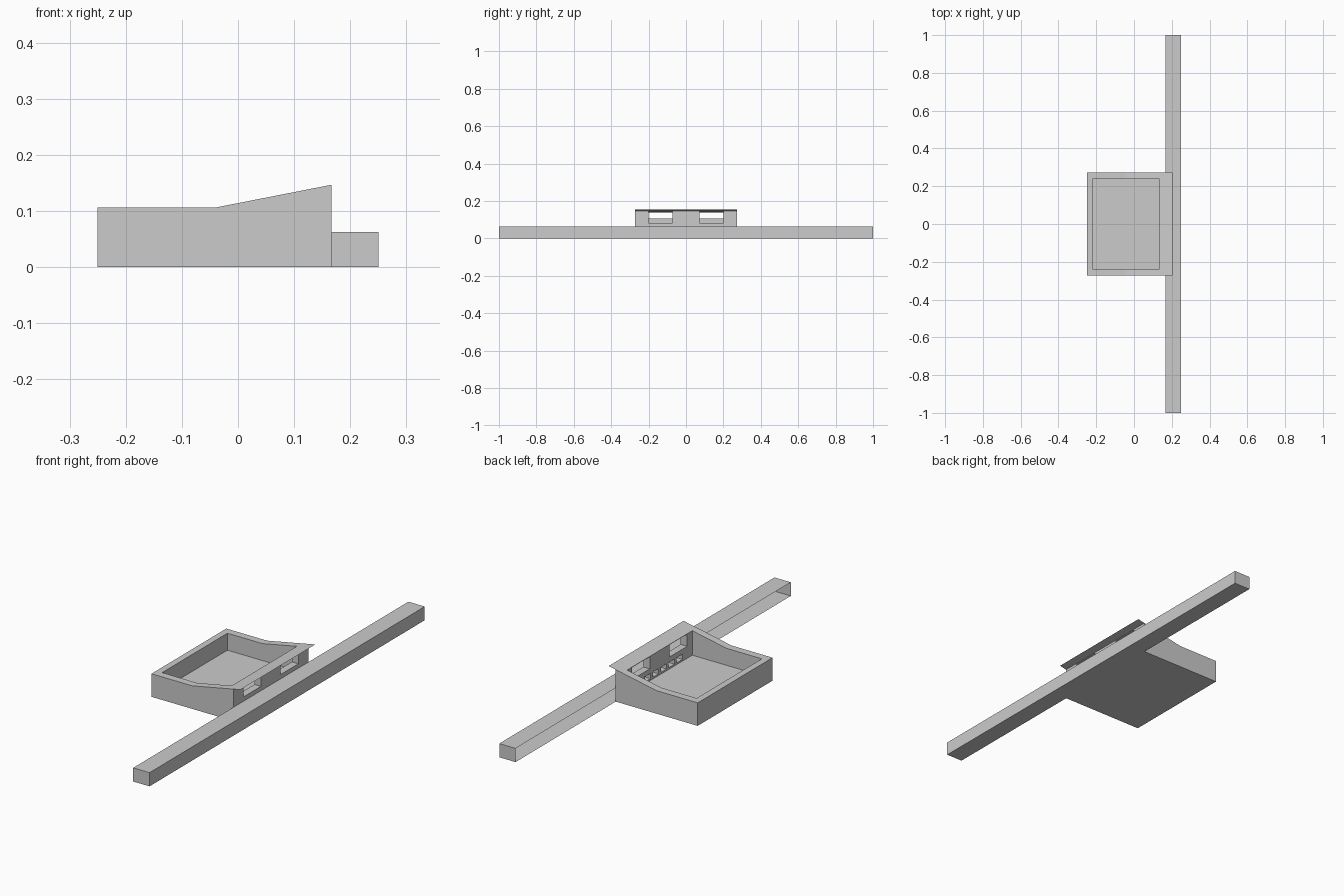
import bpy
import bmesh

if "Cube" in bpy.data.objects:
    bpy.data.objects.remove(bpy.data.objects["Cube"])


def make_object(name, verts, faces):
    mesh = bpy.data.meshes.new(name)
    mesh.from_pydata(verts, [], faces)
    bm = bmesh.new()
    bm.from_mesh(mesh)
    bmesh.ops.recalc_face_normals(bm, faces=bm.faces)
    bm.to_mesh(mesh)
    bm.free()
    obj = bpy.data.objects.new(name, mesh)
    bpy.context.collection.objects.link(obj)
    return obj


def prism(name, profile, y0, y1, skip=()):
    """Extrude an (x, z) profile along y; skip leaves out chosen sides."""
    n = len(profile)
    verts = [(x, y, z) for y in (y0, y1) for x, z in profile]
    faces = [tuple(range(n)), tuple(range(2 * n - 1, n - 1, -1))]
    faces += [(i, (i + 1) % n, (i + 1) % n + n, i + n)
              for i in range(n) if i not in skip]
    return make_object(name, verts, faces)


def box_profile(x0, x1, z0, z1):
    return [(x0, z0), (x1, z0), (x1, z1), (x0, z1)]


def cut(target, cutter):
    cutter.hide_render = True
    mod = target.modifiers.new("cut", "BOOLEAN")
    mod.operation = "DIFFERENCE"
    mod.solver = "EXACT"
    mod.object = cutter
    bpy.context.view_layer.objects.active = target
    bpy.ops.object.modifier_apply(modifier=mod.name)
    bpy.data.objects.remove(cutter)


WALL_X, TOP_Z, BEND_X, LOW_Z = 0.167, 0.147, -0.042, 0.106
SLOPE = (TOP_Z - LOW_Z) / (WALL_X - BEND_X)


def rim_z(x):
    return TOP_Z + SLOPE * (x - WALL_X)


# Tray body with a rim that rises towards the beam
tray = prism("tray", [(-0.25, 0), (WALL_X, 0), (WALL_X, TOP_Z),
                      (BEND_X, LOW_Z), (-0.25, LOW_Z)], -0.272, 0.272)

# Hollow inside of the tray
cut(tray, prism("cavity_cutter", box_profile(-0.22, 0.134, 0.028, 0.3),
                -0.237, 0.237))

# Two large windows right below the rim
for side in (-1, 1):
    a, b = 0.115, 0.185
    profile = [(a, 0.083), (b, 0.083), (b, rim_z(b) - 0.002), (a, rim_z(a) - 0.002)]
    y0, y1 = sorted((side * 0.072, side * 0.2))
    cut(tray, prism("window_cutter", profile, y0, y1))

# Row of small vents into the beam
for i in range(6):
    y = (i - 2.5) * 0.058
    cut(tray, prism("vent_cutter", box_profile(0.115, 0.185, 0.036, 0.06),
                    y - 0.021, y + 0.021))

# Thin overhanging lip that continues the sloped rim
make_object("rim_lip",
            [(WALL_X, -0.272, TOP_Z), (0.203, -0.272, rim_z(0.203)),
             (0.203, 0.272, rim_z(0.203)), (WALL_X, 0.272, TOP_Z)],
            [(0, 1, 2, 3)])

# Long hollow beam, open on the side that meets the tray
prism("beam", box_profile(WALL_X, 0.25, 0, 0.063), -1, 1, skip=(3,))
